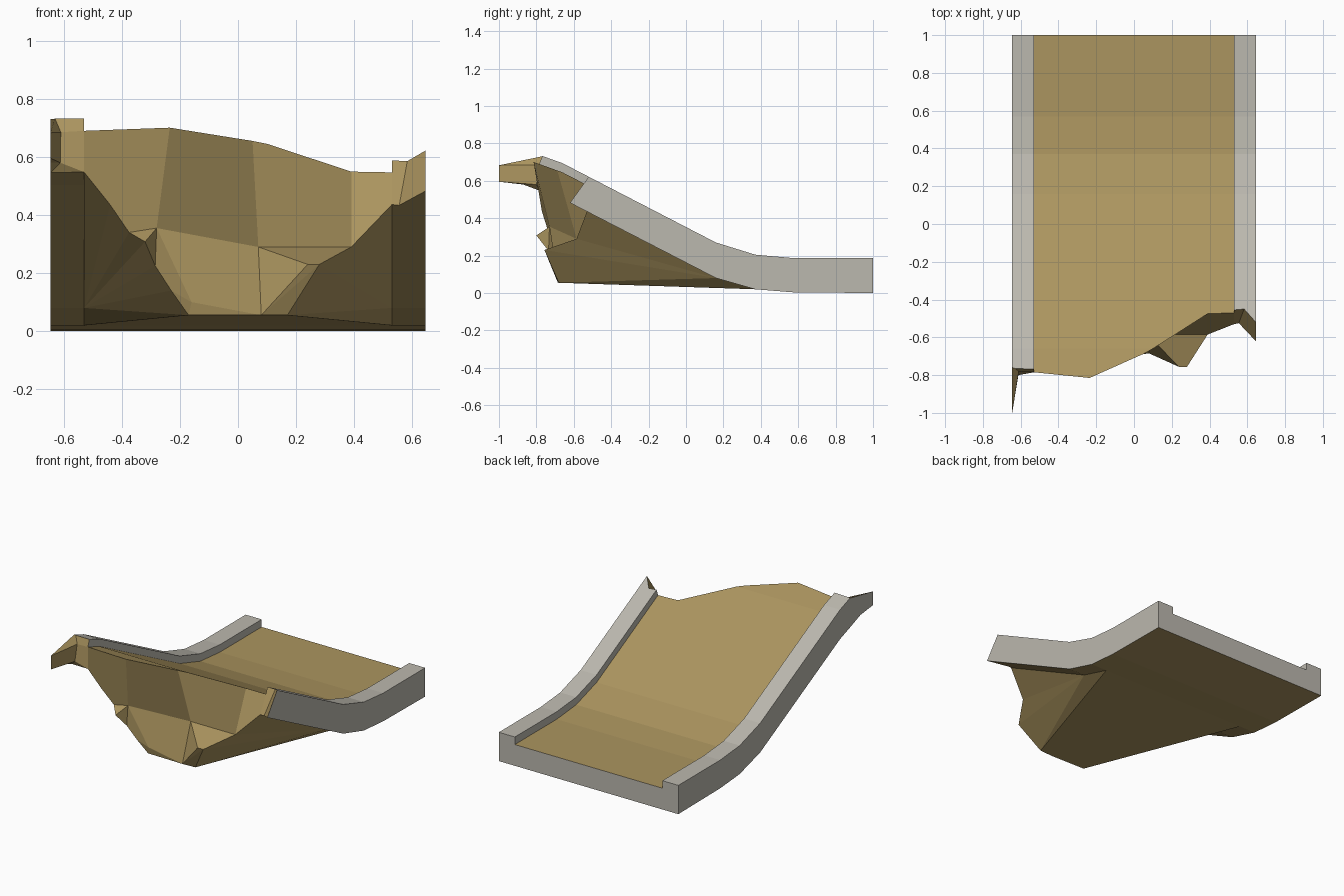
import bpy
import bmesh

if "Cube" in bpy.data.objects:
    bpy.data.objects.remove(bpy.data.objects["Cube"])

# ---------- colours ----------
def material(name, rgb):
    m = bpy.data.materials.new(name)
    m.diffuse_color = (*rgb, 1)
    m.use_nodes = True
    m.node_tree.nodes["Principled BSDF"].inputs["Base Color"].default_value = m.diffuse_color
    return m

mats = [material("sandy_brown", (0.41, 0.30, 0.115)),
        material("stone_grey", (0.50, 0.48, 0.425))]
BROWN, GREY = 0, 1

# ---------- side profile of the ramp ----------
YS = [1, 0.57, 0.37, 0.16, -0.66, -1]
TOP = [0.187, 0.187, 0.205, 0.27, 0.694, 0.816]
BOTTOM = [0, 0.004, 0.02, 0.08, 0.503, 0.625]

def height(y, zs):
    for i in range(len(YS) - 1):
        if y >= YS[i + 1]:
            f = (YS[i] - y) / (YS[i] - YS[i + 1])
            return zs[i] + f * (zs[i + 1] - zs[i])
    return zs[-1]

def t(x, y): return (x, y, height(y, TOP))            # rail top
def d(x, y): return (x, y, height(y, TOP) - 0.049)    # deck top
def b(x, y): return (x, y, height(y, BOTTOM))         # underside

W, I = 0.645, 0.53          # outer and inner rail x
bm = bmesh.new()
part_tag = bm.faces.layers.int.new("part")
PARTS = ["left_rail", "right_rail", "deck", "broken_base"]

def face(part, mat, *pts):
    f = bm.faces.new([bm.verts.new(p) for p in pts])
    f.material_index = mat
    f[part_tag] = PARTS.index(part)

def strip(part, mat, ys, fa, xa, fb, xb):
    """Quads between two lines that follow the profile."""
    for y0, y1 in zip(ys, ys[1:]):
        face(part, mat, fa(xa, y0), fb(xb, y0), fb(xb, y1), fa(xa, y1))

# ---------- rails: swept part ----------
for part, s, ys in (("left_rail", -1, YS[:5]), ("right_rail", 1, YS[:4])):
    strip(part, GREY, ys, t, s * W, b, s * W)
    strip(part, GREY, ys, t, s * W, t, s * I)
    strip(part, GREY, ys, t, s * I, d, s * I)
    strip(part, BROWN, ys, b, s * W, b, s * I)

# ---------- right rail: broken end ----------
r_ot, r_mt, r_it = t(W, -0.52), t(0.583, -0.45), t(I, -0.455)
r_id, r_ib = d(I, -0.47), b(I, -0.53)
r_mb, r_ob = b(0.555, -0.525), b(W, -0.62)
R, y0 = "right_rail", 0.16
face(R, GREY, t(W, y0), b(W, y0), r_ob, r_ot)
face(R, GREY, t(W, y0), r_ot, r_mt, r_it, t(I, y0))
face(R, GREY, t(I, y0), r_it, r_id, d(I, y0))
face(R, BROWN, b(W, y0), b(I, y0), r_ib, r_mb, r_ob)
face(R, BROWN, r_ot, r_ob, r_mb, r_mt)
face(R, BROWN, r_mt, r_mb, r_ib, r_id, r_it)

# ---------- left rail: broken end with a horn ----------
l_ot, l_mt, l_it = t(-W, -0.76), t(-0.63, -0.765), t(-I, -0.768)
l_id, l_ib, l_ob = d(-I, -0.785), b(-I, -0.785), b(-W, -0.78)
m2, m3 = (-0.61, -0.78, 0.685), (-0.612, -0.80, 0.58)
tip_t, tip_b, horn = (-W, -1, 0.683), (-W, -1, 0.595), (-W, -0.87, 0.58)
L, y1 = "left_rail", -0.66
face(L, GREY, t(-W, y1), l_ot, tip_t, tip_b, horn, l_ob, b(-W, y1))
face(L, GREY, t(-W, y1), t(-I, y1), l_it, l_mt, l_ot)
face(L, GREY, t(-I, y1), d(-I, y1), l_id, l_it)
face(L, BROWN, b(-W, y1), l_ob, l_ib, b(-I, y1))
for pts in ((l_ot, l_mt, m2, tip_t), (l_mt, l_it, l_id, m2),
            (tip_t, m2, m3, tip_b), (tip_b, m3, horn),
            (horn, m3, l_ob), (m2, l_id, l_ib, m3), (m3, l_ib, l_ob)):
    face(L, BROWN, *pts)

# ---------- deck: walking surface, flat underside, grey square end ----------
strip("deck", BROWN, YS[:4], d, -I, d, I)
strip("deck", BROWN, YS[:3], b, -I, b, I)
e1, e2, e3 = d(-0.235, -0.815), d(0, -0.71), d(0.05, -0.688)
e4, e5 = d(0.10, -0.66), d(0.39, -0.475)
face("deck", BROWN, d(-I, y0), d(-I, y1), e4, e5, r_id, d(I, y0))
face("deck", BROWN, d(-I, y1), l_id, e1, e2, e3, e4)
face("deck", GREY, b(-W, 1), b(-I, 1), b(I, 1), b(W, 1), t(W, 1), t(I, 1),
     d(I, 1), d(-I, 1), t(-I, 1), t(-W, 1))

# ---------- broken base: rock wedge under the deck ----------
edge_l = [b(-I, y1), l_ib, (-0.44, -0.77, 0.435), (-0.375, -0.74, 0.34),
          (-0.32, -0.80, 0.308), (-0.285, -0.735, 0.225),
          (-0.23, -0.71, 0.14), (-0.17, -0.68, 0.055)]
c = (0.39, -0.585, 0.29)
edge_r = [r_ib, c, (0.28, -0.757, 0.23), (0.17, -0.68, 0.055)]
a, mid, foot = (-0.28, -0.73, 0.355), (0.07, -0.585, 0.29), (0.08, -0.685, 0.055)
ledge, lump = (-0.16, -0.69, 0.10), (0.24, -0.757, 0.23)
B = "broken_base"
# underside and flanks
face(B, BROWN, b(-I, 0.37), b(I, 0.37), edge_r[-1], foot, edge_l[-1])
for s, edge in ((-1, edge_l), (1, edge_r)):
    face(B, BROWN, b(s * I, 0.37), b(s * I, y0), edge[-1])
    for p, q in zip(edge, edge[1:]):
        face(B, BROWN, b(s * I, y0), p, q)
# jagged front
for pts in ((l_id, e1, a, edge_l[3], edge_l[2], l_ib),
            (e1, e2, e3, mid, a), (e3, e4, e5, c, mid), (e5, r_id, r_ib, c),
            (a, edge_l[4], edge_l[3]), (a, edge_l[5], edge_l[4]),
            (a, ledge, edge_l[6], edge_l[5]), (a, mid, foot, ledge),
            (ledge, edge_l[7], edge_l[6]), (ledge, foot, edge_l[7]),
            (mid, c, lump), (c, edge_r[2], lump), (mid, lump, foot),
            (foot, lump, edge_r[2]), (foot, edge_r[2], edge_r[3])):
    face(B, BROWN, *pts)

# ---------- weld, fix normals, split into named parts ----------
bmesh.ops.remove_doubles(bm, verts=bm.verts[:], dist=0.0005)
bmesh.ops.recalc_face_normals(bm, faces=bm.faces[:])
for i, name in enumerate(PARTS):
    piece = bm.copy()
    tag = piece.faces.layers.int["part"]
    bmesh.ops.delete(piece, geom=[f for f in piece.faces if f[tag] != i], context='FACES')
    mesh = bpy.data.meshes.new(name)
    for m in mats:
        mesh.materials.append(m)
    piece.to_mesh(mesh)
    piece.free()
    bpy.context.collection.objects.link(bpy.data.objects.new(name, mesh))
bm.free()
